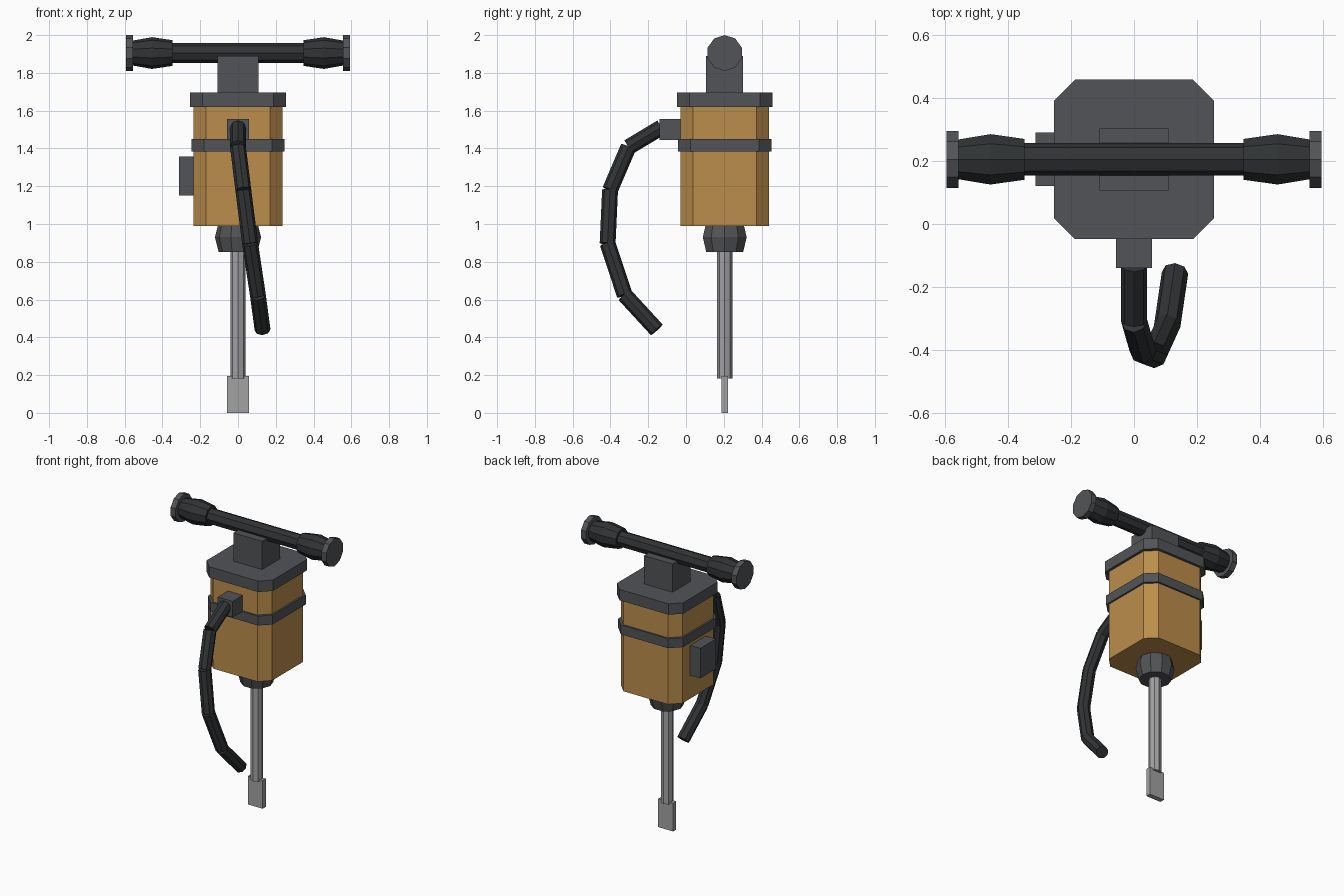
import bpy, bmesh, math
from mathutils import Vector

if "Cube" in bpy.data.objects:
    bpy.data.objects.remove(bpy.data.objects["Cube"])

CY = 0.205  # tool axis position in y


def material(name, rgb):
    m = bpy.data.materials.new(name)
    m.diffuse_color = (*rgb, 1)
    m.use_nodes = True
    m.node_tree.nodes["Principled BSDF"].inputs["Base Color"].default_value = m.diffuse_color
    return m


ORANGE = material("orange_paint", (0.50, 0.27, 0.07))
STEEL = material("steel", (0.36, 0.36, 0.37))
DARK = material("dark_grey", (0.085, 0.088, 0.095))
RUBBER = material("rubber", (0.03, 0.033, 0.035))


def finish(name, bm, mat):
    bmesh.ops.recalc_face_normals(bm, faces=bm.faces)
    me = bpy.data.meshes.new(name)
    bm.to_mesh(me)
    bm.free()
    me.materials.append(mat)
    ob = bpy.data.objects.new(name, me)
    bpy.context.collection.objects.link(ob)
    return ob


def lathe(name, profile, origin, axis, up, n, mat):
    """Spin (distance, radius) pairs round an axis; first vertex points to 'up'."""
    bm = bmesh.new()
    d, o = Vector(axis).normalized(), Vector(origin)
    u = Vector(up)
    u = (u - d * u.dot(d)).normalized()
    v = d.cross(u)
    rings = []
    for t, r in profile:
        angles = [2 * math.pi * i / n for i in range(n)]
        rings.append([bm.verts.new(o + d * t + (u * math.cos(a) + v * math.sin(a)) * r) for a in angles])
    for a, b in zip(rings, rings[1:]):
        for i in range(n):
            j = (i + 1) % n
            bm.faces.new((a[i], a[j], b[j], b[i]))
    bm.faces.new(rings[0])
    bm.faces.new(rings[-1])
    return finish(name, bm, mat)


def prism(name, half, chamfer, z0, z1, mat):
    """Square block with chamfered upright edges, centred on the tool axis."""
    bm = bmesh.new()
    h, k = half, half - chamfer
    outline = [(h, -k), (h, k), (k, h), (-k, h), (-h, k), (-h, -k), (-k, -h), (k, -h)]
    base = bm.faces.new([bm.verts.new((x, y + CY, z0)) for x, y in outline])
    top = bmesh.ops.extrude_face_region(bm, geom=[base])["geom"]
    bmesh.ops.translate(bm, vec=(0, 0, z1 - z0), verts=[g for g in top if isinstance(g, bmesh.types.BMVert)])
    return finish(name, bm, mat)


def box(name, lo, hi, mat):
    bm = bmesh.new()
    bmesh.ops.create_cube(bm, size=1)
    for v in bm.verts:
        v.co = [(a + b) / 2 + c * (b - a) for a, b, c in zip(lo, hi, v.co)]
    return finish(name, bm, mat)


# Motor housing, band and top plate
prism("housing", 0.235, 0.066, 0.99, 1.63, ORANGE)
prism("housing_band", 0.247, 0.066, 1.385, 1.45, DARK)
prism("top_plate", 0.253, 0.066, 1.62, 1.695, DARK)

# Neck, side switch and hose socket
box("handle_neck", (-0.109, 0.107, 1.68), (0.109, 0.303, 1.89), DARK)
box("side_switch", (-0.312, 0.12, 1.15), (-0.22, 0.29, 1.357), DARK)
box("hose_socket", (-0.057, -0.14, 1.445), (0.057, 0.0, 1.556), DARK)

# Handle bar with a grip and end flange on both sides
ZH = 1.905
lathe("handle_bar", [(-0.36, 0.052), (0.36, 0.052)], (0, CY, ZH), (1, 0, 0), (0, 0, 1), 8, RUBBER)
for side, s in (("left", -1), ("right", 1)):
    start, axis = (0, CY, ZH), (s, 0, 0)
    lathe(side + "_grip", [(0.347, 0.068), (0.455, 0.084), (0.558, 0.066)], start, axis, (0, 0, 1), 10, RUBBER)
    lathe(side + "_grip_flange", [(0.556, 0.095), (0.594, 0.095)], start, axis, (0, 0, 1), 10, DARK)

# Chuck, shaft and chisel blade
base = (0, CY, 0)
lathe("chuck", [(0.853, 0.103), (0.93, 0.122), (1.0, 0.105)], base, (0, 0, 1), (1, 0, 0), 10, DARK)
lathe("bit_shaft", [(0.183, 0.04), (0.87, 0.04)], base, (0, 0, 1), (1, 0, 0), 8, STEEL)
box("chisel_blade", (-0.057, CY - 0.017, 0), (0.057, CY + 0.017, 0.195), STEEL)

# Air hose made of straight segments
path = [Vector(p) for p in ((0, -0.13, 1.512), (0, -0.305, 1.407), (0.028, -0.402, 1.18),
                            (0.064, -0.415, 0.897), (0.105, -0.325, 0.625), (0.13, -0.155, 0.44))]
for i, (a, b) in enumerate(zip(path, path[1:])):
    lathe(f"hose_segment_{i + 1}", [(0, 0.042), ((b - a).length, 0.042)], a, b - a, (1, 0, 0), 8, RUBBER)
